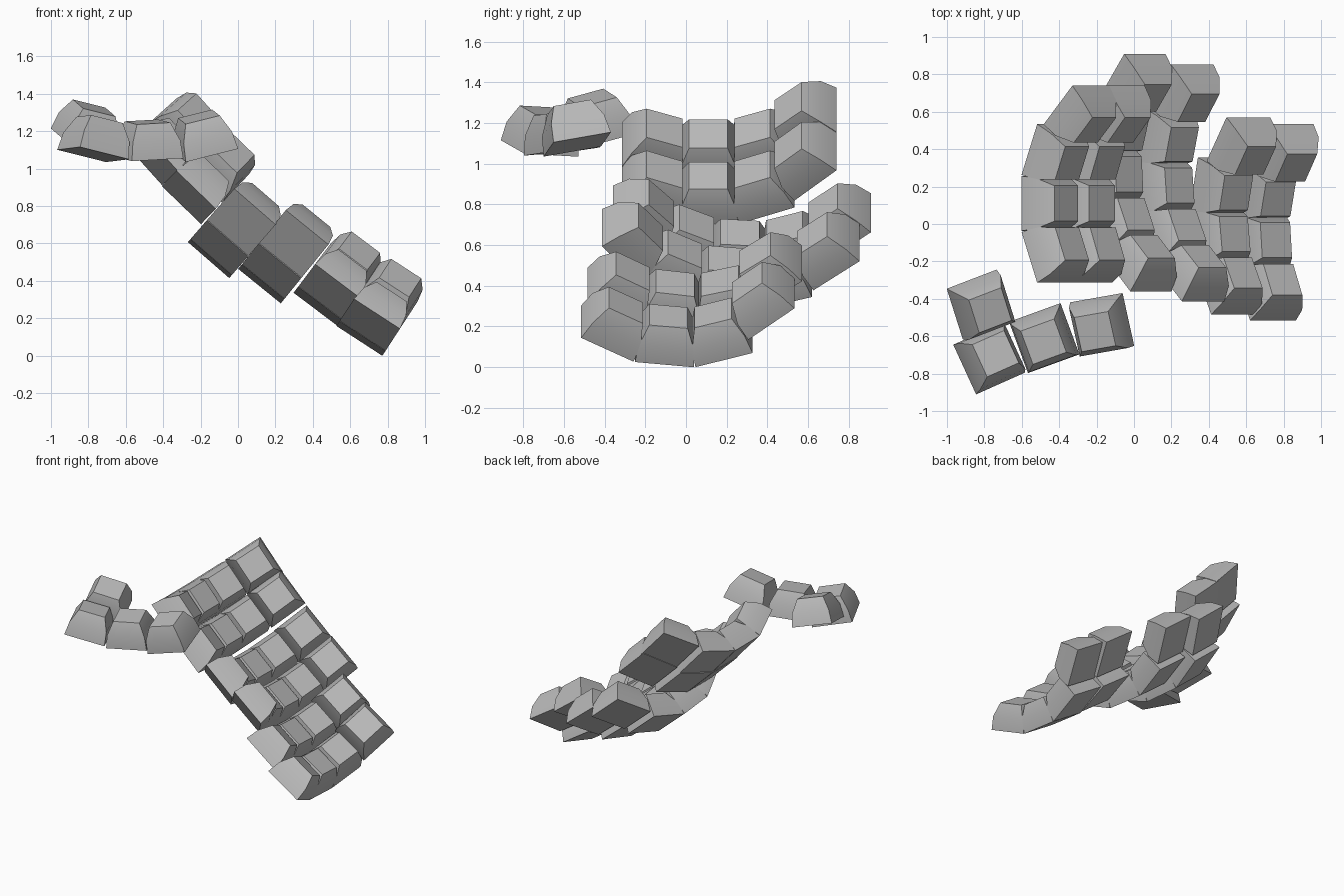
import bpy, bmesh
from math import radians
from mathutils import Matrix

cube = bpy.data.objects.get("Cube")
if cube:
    bpy.data.objects.remove(cube, do_unlink=True)

grey = bpy.data.materials.new("keycap_grey")
grey.use_nodes = True
colour = (0.5, 0.5, 0.5, 1)
grey.diffuse_color = colour
grey.node_tree.nodes["Principled BSDF"].inputs["Base Color"].default_value = colour


def keycap_mesh():
    """Square cap in two tapering tiers: (width, height) per level."""
    bm = bmesh.new()
    rings = []
    for width, z in ((0.293, 0), (0.27, 0.097), (0.19, 0.19)):
        h = width / 2
        rings.append([bm.verts.new((sx * h, sy * h, z))
                      for sx, sy in ((-1, -1), (1, -1), (1, 1), (-1, 1))])
    bm.faces.new(rings[0][::-1])
    bm.faces.new(rings[-1])
    for low, high in zip(rings, rings[1:]):
        for i in range(4):
            j = (i + 1) % 4
            bm.faces.new((low[i], low[j], high[j], high[i]))
    mesh = bpy.data.meshes.new("keycap")
    bm.to_mesh(mesh)
    bm.free()
    mesh.materials.append(grey)
    # Soft shading across the tiers, sharp corners elsewhere
    mesh.shade_smooth()
    mesh.set_sharp_from_angle(angle=radians(30))
    return mesh


cap = keycap_mesh()


def rot(degrees, axis):
    return Matrix.Rotation(radians(degrees), 4, axis)


def add_key(name, matrix):
    key = bpy.data.objects.new(name, cap)
    bpy.context.scene.collection.objects.link(key)
    key.matrix_world = matrix


# Finger columns: each is an arc of keys, tilted sideways
STEP, RADIUS, BACK_ROW = 22.5, 0.754, 2
# name, lowest point of the arc, tilt, pitch of the home key,
# rows in front of home, lift of the back key
columns = [
    ("inner", (-0.504, 0.11, 1.02), 48, 0, 1, 0.035),
    ("index", (-0.303, 0.11, 0.805), 44, 0, 1, 0.035),
    ("middle", (-0.152, 0.305, 0.517), 41, -4, 2, 0.03),
    ("ring", (0.122, 0.265, 0.38), 39, -6, 2, 0.03),
    ("little", (0.422, 0.025, 0.258), 37, -8, 1, 0.075),
    ("outer", (0.655, -0.027, 0.088), 33, -6, 1, 0.075),
]
for name, place, tilt, home, front_rows, lift in columns:
    base = Matrix.Translation(place) @ rot(tilt, 'Y') @ Matrix.Translation((0, 0, RADIUS))
    for row in range(-front_rows, BACK_ROW + 1):
        # The back key stands a little proud of its neighbours
        shift = (0, 0.025, lift - RADIUS) if row == BACK_ROW else (0, 0, -RADIUS)
        add_key(f"{name}_key_{row + front_rows + 1}",
                base @ rot(home + STEP * row, 'X') @ Matrix.Translation(shift))

# Thumb cluster: centre of the base, yaw, roll, pitch
thumbs = [
    ((-0.17, -0.535, 1.095), 10, -14, 10),
    ((-0.48, -0.61, 1.06), 20, -3, 5),
    ((-0.775, -0.72, 1.075), 24, 13, -3),
    ((-0.825, -0.43, 1.145), 21, 13, 15),
]
for i, (place, yaw, roll, pitch) in enumerate(thumbs):
    add_key(f"thumb_key_{i + 1}", Matrix.Translation(place)
            @ rot(yaw, 'Z') @ rot(roll, 'Y') @ rot(pitch, 'X'))
